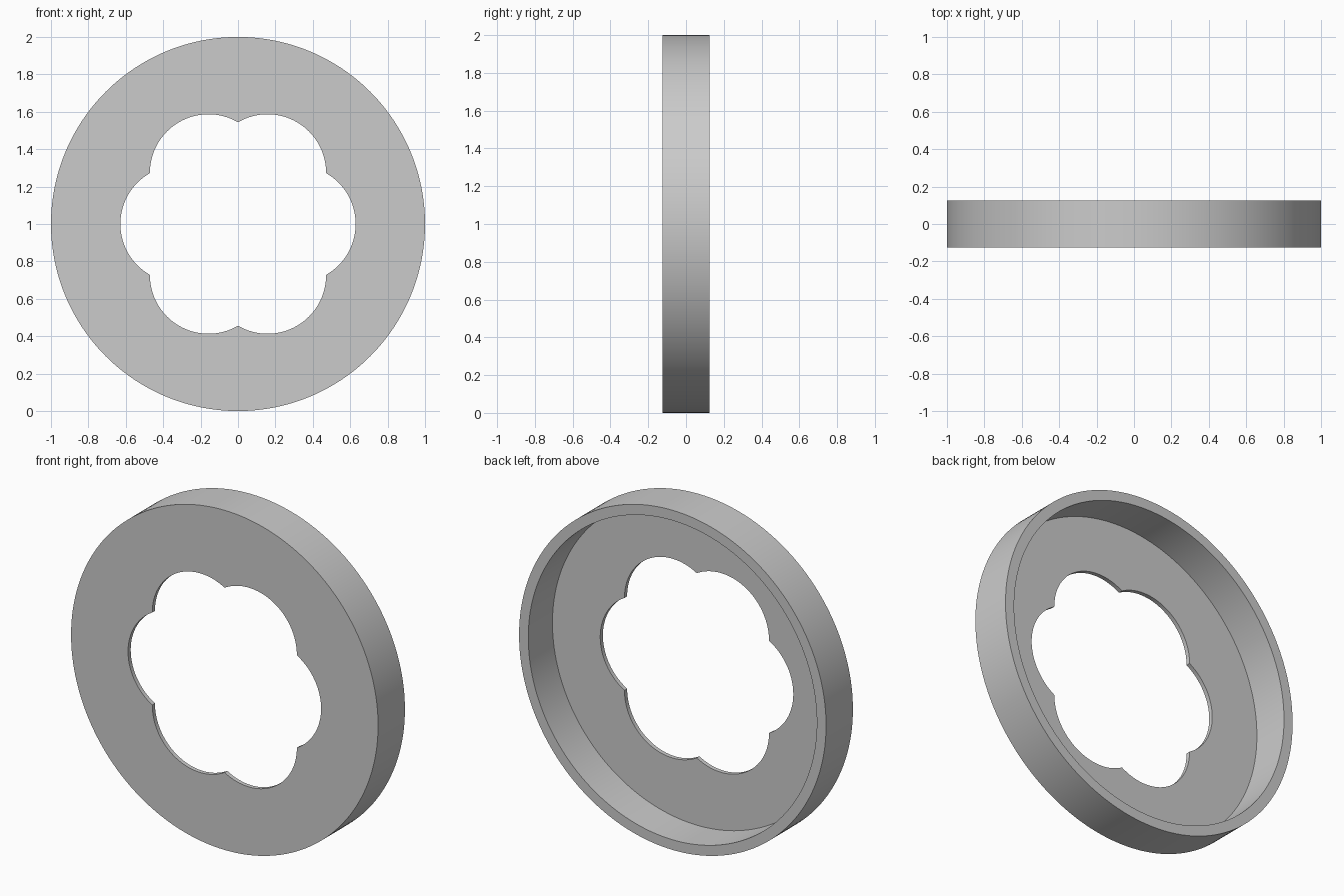
import bpy, bmesh
from math import sin, cos, pi, sqrt, radians

cube = bpy.data.objects.get("Cube")
if cube:
    bpy.data.objects.remove(cube, do_unlink=True)

SEGMENTS = 192
OUTER, INNER = 1.0, 0.94            # rim radii
FRONT, FLOOR, BACK = -0.125, -0.1, 0.125
LOBES, LOBE_OFFSET, LOBE_RADIUS = 6, 0.316, 0.313


def lobed(angle):
    """Radius of the six-lobed opening at an angle."""
    step = 2 * pi / LOBES
    a = angle - step * round(angle / step)
    return LOBE_OFFSET * cos(a) + sqrt(LOBE_RADIUS ** 2 - (LOBE_OFFSET * sin(a)) ** 2)


def circle(radius):
    return lambda angle: radius


# Closed cross-section swept round the y axis: opening, face, rim, recess
section = [
    (lobed, FRONT),
    (circle(OUTER), FRONT),
    (circle(OUTER), BACK),
    (circle(INNER), BACK),
    (circle(INNER), FLOOR),
    (lobed, FLOOR),
]

bm = bmesh.new()
rings = []
for radius, y in section:
    ring = []
    for i in range(SEGMENTS):
        a = 2 * pi * i / SEGMENTS
        ring.append(bm.verts.new((radius(a) * cos(a), y, 1 + radius(a) * sin(a))))
    rings.append(ring)

for k, ring in enumerate(rings):
    following = rings[(k + 1) % len(rings)]
    for i in range(SEGMENTS):
        j = (i + 1) % SEGMENTS
        bm.faces.new((ring[i], following[i], following[j], ring[j]))
bmesh.ops.recalc_face_normals(bm, faces=bm.faces)

mesh = bpy.data.meshes.new("lobed_cover_ring")
bm.to_mesh(mesh)
bm.free()
cover = bpy.data.objects.new("lobed_cover_ring", mesh)
bpy.context.collection.objects.link(cover)

# Plain grey
grey = bpy.data.materials.new("plain_grey")
grey.use_nodes = True
colour = (0.6, 0.6, 0.6, 1)
grey.diffuse_color = colour
grey.node_tree.nodes["Principled BSDF"].inputs["Base Color"].default_value = colour
mesh.materials.append(grey)

# Smooth walls with crisp edges
bpy.ops.object.select_all(action="DESELECT")
cover.select_set(True)
bpy.context.view_layer.objects.active = cover
bpy.ops.object.shade_smooth_by_angle(angle=radians(30))
